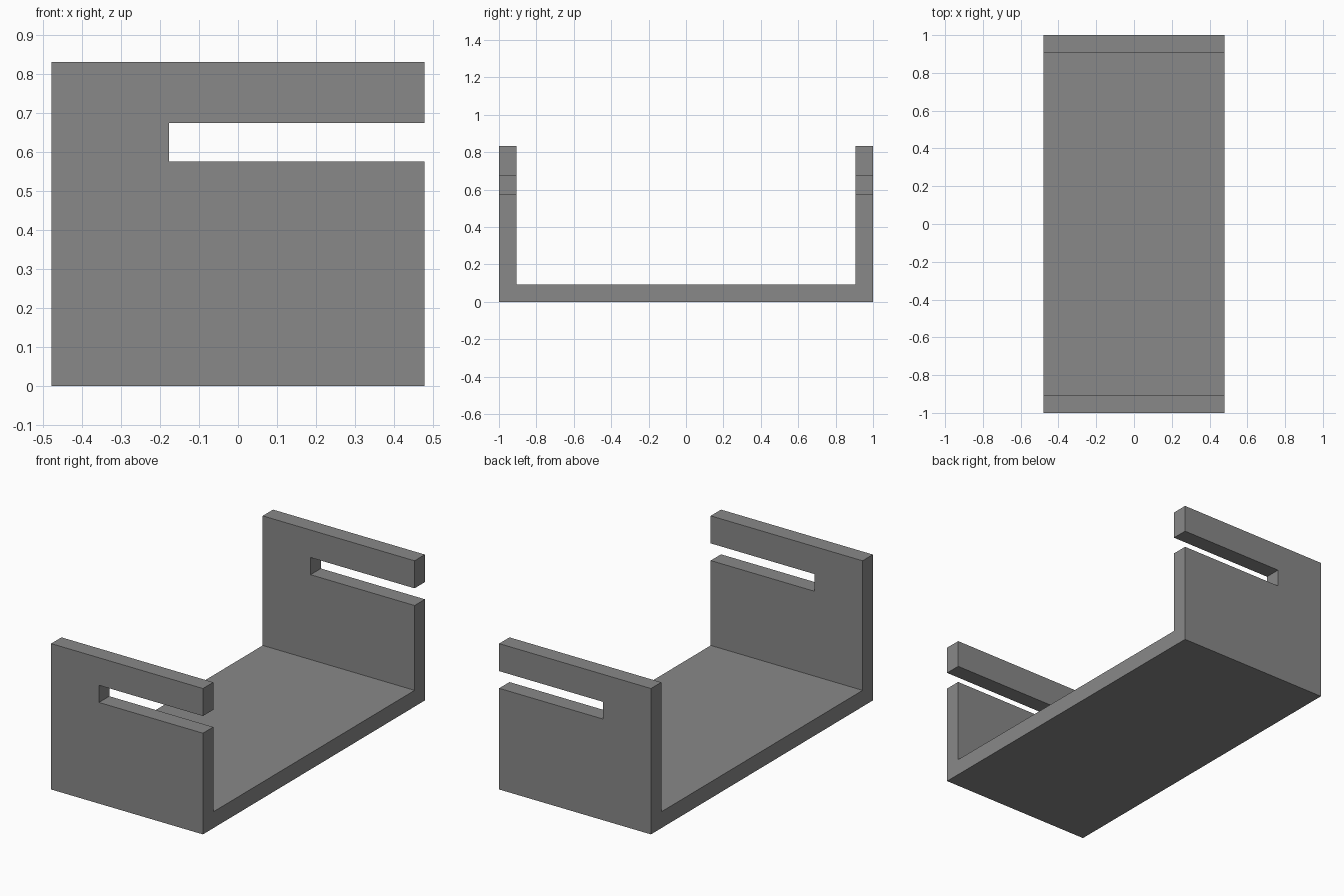
import bpy, bmesh

if "Cube" in bpy.data.objects:
    bpy.data.objects.remove(bpy.data.objects["Cube"])

HALF_X, HALF_Y, HEIGHT, THICK = 0.479, 1.0, 0.832, 0.093
SLOT_X, SLOT_LOW, SLOT_HIGH = -0.177, 0.577, 0.675

grey = bpy.data.materials.new("mid grey")
grey.diffuse_color = (0.25, 0.25, 0.25, 1)
grey.use_nodes = True
grey.node_tree.nodes["Principled BSDF"].inputs["Base Color"].default_value = grey.diffuse_color


def prism(name, points, direction):
    """Extrude a closed polygon along a direction."""
    bm = bmesh.new()
    face = bm.faces.new([bm.verts.new(p) for p in points])
    ext = bmesh.ops.extrude_face_region(bm, geom=[face])
    moved = [g for g in ext["geom"] if isinstance(g, bmesh.types.BMVert)]
    bmesh.ops.translate(bm, verts=moved, vec=direction)
    bmesh.ops.recalc_face_normals(bm, faces=bm.faces)
    mesh = bpy.data.meshes.new(name)
    bm.to_mesh(mesh)
    bm.free()
    mesh.materials.append(grey)
    obj = bpy.data.objects.new(name, mesh)
    bpy.context.collection.objects.link(obj)
    return obj


# U-shaped channel: base plate with an upright at each end
i = HALF_Y - THICK
profile = [(-HALF_Y, 0), (HALF_Y, 0), (HALF_Y, HEIGHT), (i, HEIGHT),
           (i, THICK), (-i, THICK), (-i, HEIGHT), (-HALF_Y, HEIGHT)]
bracket = prism("slotted_bracket", [(-HALF_X, y, z) for y, z in profile],
                (2 * HALF_X, 0, 0))

# Open-ended slot through both uprights
slot = [(SLOT_X, SLOT_LOW), (1, SLOT_LOW), (1, SLOT_HIGH), (SLOT_X, SLOT_HIGH)]
cutter = prism("slot_cutter", [(x, -1.5, z) for x, z in slot], (0, 3, 0))
cutter.hide_render = True
cut = bracket.modifiers.new("slot", "BOOLEAN")
cut.operation = "DIFFERENCE"
cut.solver = "EXACT"
cut.object = cutter

# Apply the cut and discard the cutter
bpy.context.view_layer.objects.active = bracket
bracket.select_set(True)
bpy.ops.object.modifier_apply(modifier=cut.name)
bpy.data.objects.remove(cutter)
